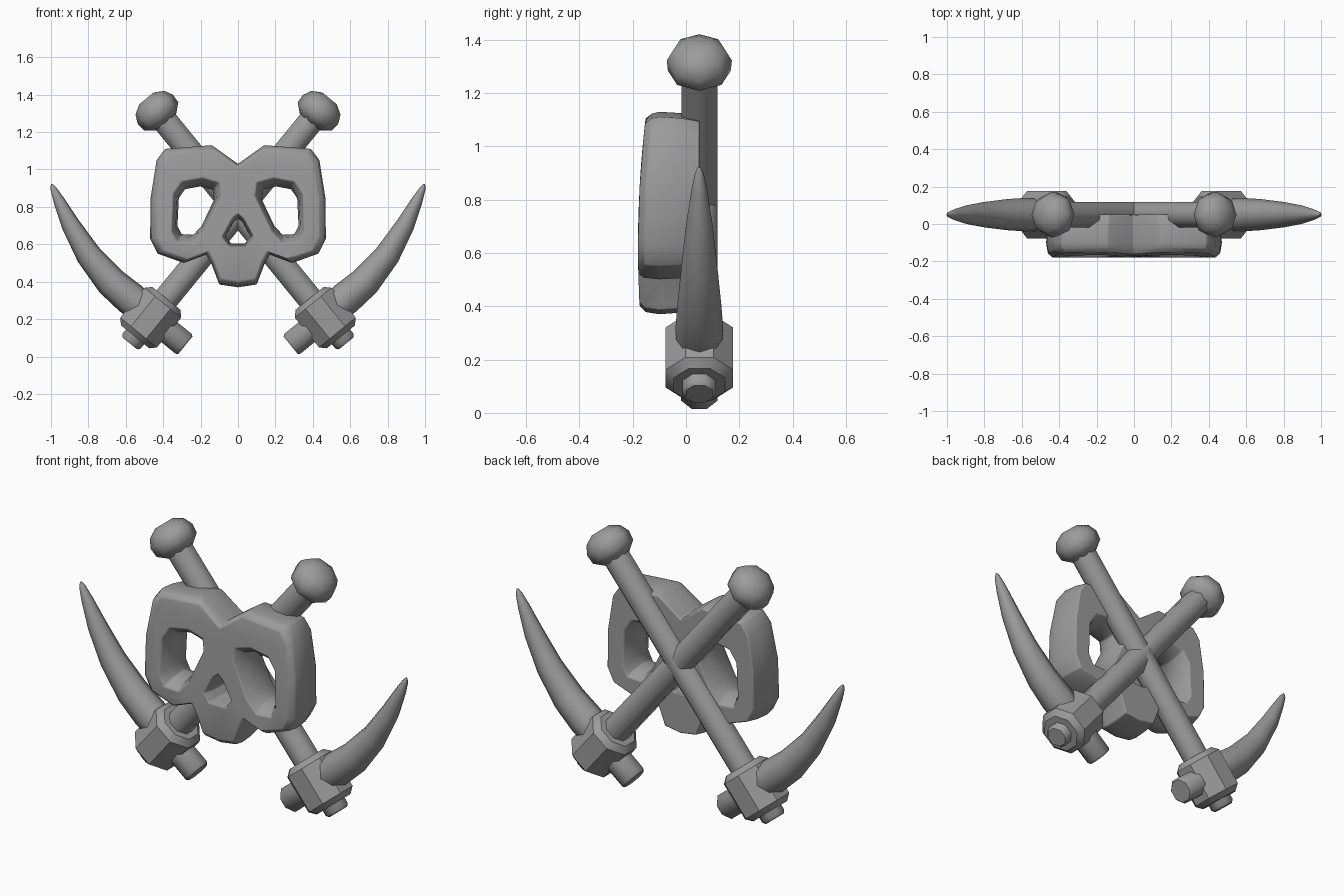
import bpy, bmesh, math
from mathutils import Vector

cube = bpy.data.objects.get("Cube")
if cube:
    bpy.data.objects.remove(cube, do_unlink=True)

grey = bpy.data.materials.new("stone_grey")
grey.use_nodes = True
COLOUR = (0.33, 0.33, 0.33, 1)
grey.diffuse_color = COLOUR
grey.node_tree.nodes["Principled BSDF"].inputs["Base Color"].default_value = COLOUR


def loft(name, rings):
    """Skin a list of equal-length closed rings and cap both ends."""
    bm = bmesh.new()
    loops = [[bm.verts.new(p) for p in ring] for ring in rings]
    n = len(loops[0])
    for a, b in zip(loops, loops[1:]):
        for k in range(n):
            bm.faces.new((a[k], a[(k + 1) % n], b[(k + 1) % n], b[k]))
    bm.faces.new(loops[0])
    bm.faces.new(loops[-1])
    bmesh.ops.recalc_face_normals(bm, faces=bm.faces[:])
    mesh = bpy.data.meshes.new(name)
    bm.to_mesh(mesh)
    bm.free()
    mesh.materials.append(grey)
    obj = bpy.data.objects.new(name, mesh)
    bpy.context.collection.objects.link(obj)
    return obj


def smooth(obj, degrees):
    bpy.ops.object.select_all(action="DESELECT")
    obj.select_set(True)
    bpy.context.view_layer.objects.active = obj
    bpy.ops.object.shade_smooth_by_angle(angle=math.radians(degrees))


DEPTH = 0.05  # y of the crossed tools


def sweep(name, path, radii, turn=0.5, degrees=50):
    """Eight-sided tube along points given as (x, z)."""
    pts = [Vector((x, DEPTH, z)) for x, z in path]
    rings = []
    for i, p in enumerate(pts):
        t = (pts[min(i + 1, len(pts) - 1)] - pts[max(i - 1, 0)]).normalized()
        side = Vector((t.z, 0, -t.x))
        ring = []
        for k in range(8):
            a = math.tau * (k + turn) / 8
            ring.append(p + radii[i] * (side * math.cos(a) + Vector((0, math.sin(a), 0))))
        rings.append(ring)
    smooth(loft(name, rings), degrees)


def lathe(name, origin, direction, profile, turn=0.5, degrees=50):
    """Straight tube from (distance, radius) pairs along a direction."""
    path = [(origin[0] + direction[0] * d, origin[1] + direction[1] * d) for d, r in profile]
    sweep(name, path, [r for d, r in profile], turn, degrees)


# Crossed picks, one per side
for side, s in (("left", 1), ("right", -1)):
    hub = (0.465 * s, 0.21)
    up = (-0.632 * s, 0.775)      # along the handle
    out = (0.775 * s, 0.632)      # towards the blade
    back = (-out[0], -out[1])
    lathe(side + "_handle", hub, up, [(0, 0.073), (1.4, 0.073)])
    lathe(side + "_pommel", hub, up,
          [(1.345, 0.07), (1.385, 0.118), (1.435, 0.122), (1.48, 0.1), (1.51, 0.05)], 0, 60)
    lathe(side + "_hub", hub, up,
          [(-0.135, 0.105), (-0.105, 0.137), (0.1, 0.137), (0.13, 0.105)], 0.5, 40)
    lathe(side + "_end_peg", hub, up, [(-0.18, 0.055), (-0.165, 0.068), (0, 0.068)])
    lathe(side + "_hammer", hub, back, [(0, 0.074), (0.225, 0.074), (0.237, 0.064)])
    centre_line = [(0.5, 0.25), (0.575, 0.31), (0.68, 0.4), (0.80, 0.545),
                   (0.895, 0.705), (0.958, 0.835), (0.988, 0.9), (0.996, 0.922)]
    sweep(side + "_blade", [(x * s, z) for x, z in centre_line],
          [0.085, 0.09, 0.083, 0.068, 0.05, 0.03, 0.016, 0.005], 0, 60)


# Skull body: mirrored outline lofted from front to back
half = [(0.1, 0.385), (0.14, 0.49), (0.17, 0.545), (0.29, 0.5), (0.43, 0.55),
        (0.47, 0.63), (0.467, 0.85), (0.435, 1.05), (0.39, 1.11), (0.14, 1.13)]
outline = [(0, 0.37)] + half + [(0, 1.03)] + [(-x, z) for x, z in reversed(half)]


def section(points, centre, y, scale):
    cx, cz = centre
    return [Vector((cx + (x - cx) * scale, y, cz + (z - cz) * scale)) for x, z in points]


def funnel(name, points, centre, steps):
    return loft(name, [section(points, centre, y, k) for y, k in steps])


skull = funnel("skull", outline, (0, 0.78),
               [(-0.172, 0.925), (-0.15, 0.98), (-0.1, 1.0), (-0.02, 0.985), (0.05, 0.95)])

# Eye sockets and nose: narrow in the middle, flared at both ends
eye = [(0.09, 0.86), (0.1, 0.93), (0.19, 0.955), (0.3, 0.935), (0.345, 0.87),
       (0.355, 0.67), (0.325, 0.61), (0.24, 0.605), (0.18, 0.67)]
nose = [(0, 0.765), (0.03, 0.74), (0.085, 0.64), (0.05, 0.59),
        (-0.05, 0.59), (-0.085, 0.64), (-0.03, 0.74)]
eye_steps = [(-0.2, 1.12), (-0.165, 0.98), (-0.13, 0.82), (-0.05, 0.74), (0.01, 0.84), (0.07, 1.05)]
nose_steps = [(-0.2, 1.1), (-0.165, 0.97), (-0.12, 0.8), (0.07, 0.75)]
cutters = [funnel("left_eye_cutter", eye, (0.235, 0.78), eye_steps),
           funnel("right_eye_cutter", [(-x, z) for x, z in eye], (-0.235, 0.78), eye_steps),
           funnel("nose_cutter", nose, (0, 0.65), nose_steps)]

bpy.context.view_layer.objects.active = skull
for cutter in cutters:
    cut = skull.modifiers.new("opening", "BOOLEAN")
    cut.operation = "DIFFERENCE"
    cut.solver = "EXACT"
    cut.object = cutter
    bpy.ops.object.modifier_apply(modifier=cut.name)
for cutter in cutters:
    bpy.data.objects.remove(cutter, do_unlink=True)

# Bow the face forward around the nose, then soften its rims
for v in skull.data.vertices:
    if v.co.y < -0.14:
        v.co.y += 0.03 * ((v.co.z - 0.62) / 0.5) ** 2 - 0.008
bevel = skull.modifiers.new("soft_edges", "BEVEL")
bevel.width = 0.012
bevel.segments = 2
bevel.limit_method = "ANGLE"
bevel.angle_limit = math.radians(35)
smooth(skull, 50)
